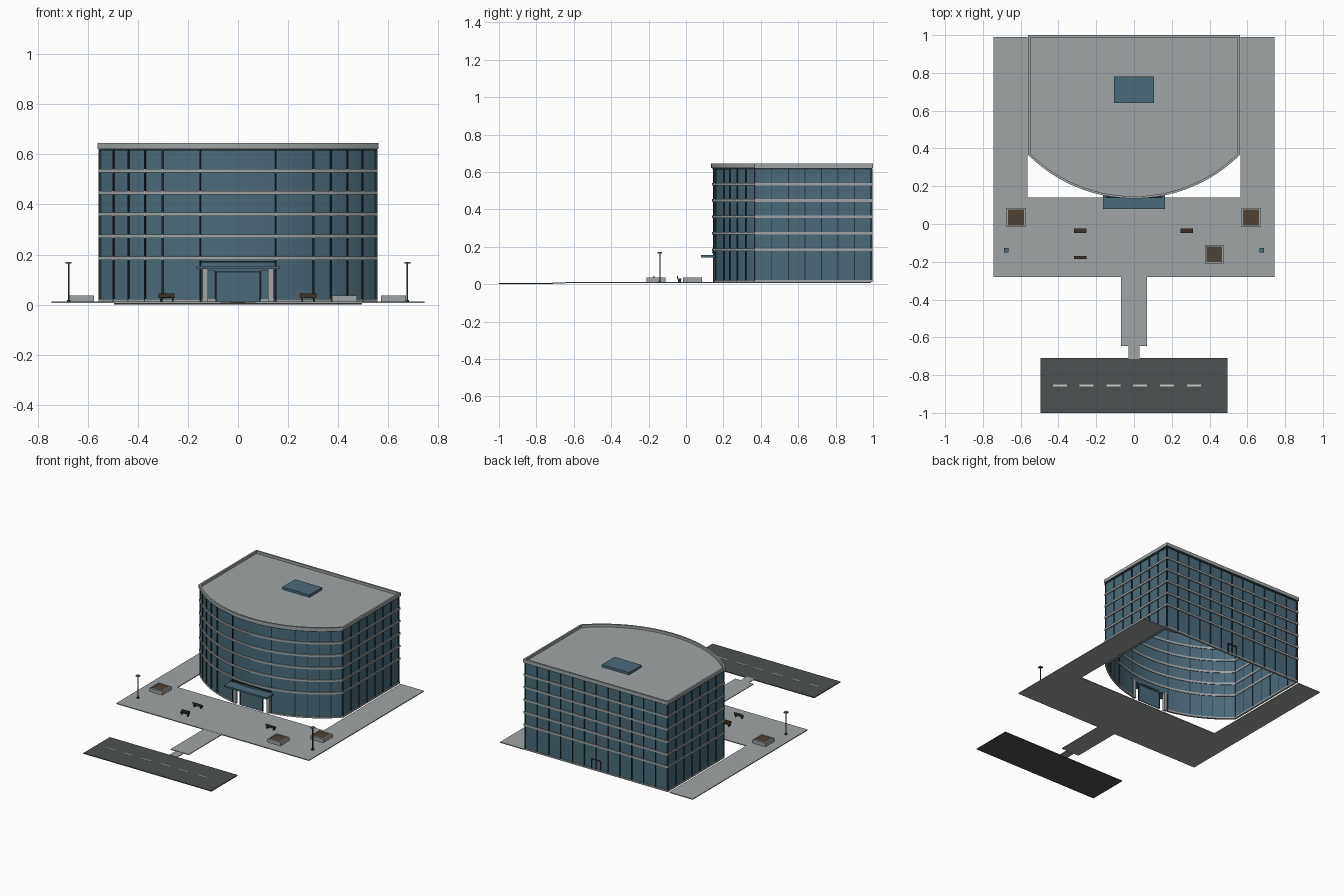
import bpy, bmesh, math
from mathutils import Matrix, Vector

cube = bpy.data.objects.get("Cube")
if cube:
    bpy.data.objects.remove(cube)


def material(name, r, g, b):
    m = bpy.data.materials.new(name)
    m.use_nodes = True
    m.diffuse_color = (r, g, b, 1)
    m.node_tree.nodes["Principled BSDF"].inputs["Base Color"].default_value = (r, g, b, 1)
    return m


GLASS = material("blue grey glass", 0.07, 0.145, 0.19)
GREY = material("concrete grey", 0.35, 0.375, 0.375)
ASPHALT = material("asphalt", 0.075, 0.082, 0.082)
DARK = material("dark metal", 0.02, 0.035, 0.042)
SOIL = material("brown soil", 0.08, 0.055, 0.036)
WOOD = material("dark wood", 0.05, 0.032, 0.022)
PAINT = material("road paint", 0.6, 0.6, 0.58)


def finish(name, bm, mat, smooth=False):
    bmesh.ops.recalc_face_normals(bm, faces=bm.faces)
    me = bpy.data.meshes.new(name)
    bm.to_mesh(me)
    bm.free()
    me.materials.append(mat)
    ob = bpy.data.objects.new(name, me)
    bpy.context.collection.objects.link(ob)
    if smooth:
        bpy.ops.object.select_all(action='DESELECT')
        ob.select_set(True)
        bpy.context.view_layer.objects.active = ob
        bpy.ops.object.shade_smooth_by_angle(angle=math.radians(25))
    return ob


def boxes(name, mat, items):
    """Each item: centre x, y, size x, y, bottom, top, optional turn about z."""
    bm = bmesh.new()
    for x, y, sx, sy, z0, z1, *turn in items:
        place = Matrix.Translation((x, y, (z0 + z1) / 2)) @ Matrix.Rotation(turn[0] if turn else 0, 4, 'Z')
        bmesh.ops.create_cube(bm, size=1, matrix=place @ Matrix.Diagonal((sx, sy, z1 - z0, 1)))
    return finish(name, bm, mat)


# Building plan: straight sides and back, bowed front
HALF, BACK, RADIUS, CY = 0.55, 0.99, 0.785, 0.93
SIDE_Y = CY - math.sqrt(RADIUS ** 2 - HALF ** 2)


def outline(d, start=0.0):
    r, half = RADIUS + d, HALF + d
    end = math.asin(half / r)
    steps = 20
    right = [(r * math.sin(a), CY - r * math.cos(a))
             for a in (start + (end - start) * i / steps for i in range(steps + 1))]
    right.append((half, BACK + d))
    left = [(-x, y) for x, y in reversed(right)]
    return right + (left if start else left[:-1])


def ring(name, mat, z0, z1, outer, inner, start=0.0):
    bm = bmesh.new()
    loops = [[bm.verts.new((x, y, z)) for x, y in outline(d, start)]
             for d, z in ((outer, z0), (outer, z1), (inner, z1), (inner, z0))]
    n = len(loops[0])
    for i in range(n - 1 if start else n):
        j = (i + 1) % n
        for k in range(4):
            a, b = loops[k], loops[(k + 1) % 4]
            bm.faces.new((a[i], a[j], b[j], b[i]))
    if start:
        for i in (0, n - 1):
            bm.faces.new([l[i] for l in loops])
    return finish(name, bm, mat, True)


def slab(name, mat, z0, z1, d):
    bm = bmesh.new()
    face = bm.faces.new([bm.verts.new((x, y, z0)) for x, y in outline(d)])
    ext = bmesh.ops.extrude_face_region(bm, geom=[face])
    bmesh.ops.translate(bm, vec=(0, 0, z1 - z0), verts=[v for v in ext["geom"] if isinstance(v, bmesh.types.BMVert)])
    return finish(name, bm, mat, True)


# Glass shell with an entrance gap, open underneath
DOOR_ANGLE = math.asin(0.15 / RADIUS)
ring("ground_floor_glass", GLASS, 0.012, 0.135, 0, -0.004, DOOR_ANGLE)
ring("upper_glass", GLASS, 0.135, 0.62, 0, -0.004)
slab("roof", GREY, 0.615, 0.627, -0.002)
ring("roof_parapet", GREY, 0.622, 0.645, 0.01, -0.002)
boxes("roof_skylight", GLASS, [(0, 0.71, 0.21, 0.14, 0.625, 0.644)])

# Floor bands
ring("base_band", GREY, 0.011, 0.022, 0.006, -0.008, DOOR_ANGLE)
for i in range(5):
    z = 0.185 + i * 0.0875
    ring(f"floor_band_{i + 1}", GREY, z - 0.007, z + 0.007, 0.007, -0.008)
ring("shadow_gap", DARK, 0.614, 0.622, 0.004, -0.006)

# Window mullions on the front, sides and back
bars = []
for s in (-1, 1):
    for x in (0.15, 0.3, 0.37, 0.435, 0.495):
        a = math.asin(x / RADIUS)
        bars.append((s * x, CY - RADIUS * math.cos(a), 0.005, 0.012, 0.012, 0.62, s * a))
    for i in range(8):
        bars.append((s * HALF, SIDE_Y + (BACK - SIDE_Y) * i / 7, 0.012, 0.005, 0.012, 0.62))
for i in range(13):
    bars.append((-HALF + 2 * HALF * i / 12, BACK, 0.005, 0.012, 0.012, 0.62))
boxes("window_mullions", DARK, bars)

# Entrance
boxes("entrance_canopy", GLASS, [(0, 0.117, 0.33, 0.075, 0.143, 0.155)])
boxes("entrance_columns", GREY, [(s * 0.13, 0.155, 0.022, 0.018, 0.012, 0.143) for s in (-1, 1)])
boxes("entrance_doors", GLASS, [(0, 0.15, 0.17, 0.006, 0.012, 0.13)])
boxes("entrance_frame", DARK, [(x, 0.15, 0.005, 0.01, 0.012, 0.132) for x in (-0.087, 0.087)]
      + [(0, 0.15, 0.18, 0.01, 0.129, 0.135), (0, 0.142, 0.3, 0.008, 0.168, 0.174)])
boxes("back_door_frame", DARK, [(x, BACK + 0.003, 0.005, 0.008, 0.012, 0.085) for x in (-0.035, 0.035)]
      + [(0, BACK + 0.003, 0.075, 0.008, 0.082, 0.087)])

# Paving, path and road
boxes("plaza", GREY, [(0, -0.07, 1.13, 0.42, 0.006, 0.012)]
      + [(s * 0.655, 0.355, 0.18, 1.27, 0.006, 0.012) for s in (-1, 1)])
boxes("path", GREY, [(0, -0.4625, 0.14, 0.365, 0.006, 0.011)])
boxes("path_curb_link", GREY, [(0, -0.68, 0.06, 0.07, 0.004, 0.009)])
boxes("road", ASPHALT, [(0, -0.855, 0.99, 0.29, 0, 0.006)])
boxes("road_dashes", PAINT, [(-0.393 + i * 0.142, -0.855, 0.074, 0.008, 0.005, 0.0075) for i in range(6)])

# Planters
spots = [(-0.625, 0.035), (0.62, 0.035), (0.425, -0.16)]
rims, soil = [], []
for x, y in spots:
    for s in (-1, 1):
        rims.append((x + s * 0.046, y, 0.008, 0.1, 0.012, 0.036))
        rims.append((x, y + s * 0.046, 0.084, 0.008, 0.012, 0.036))
    soil.append((x, y, 0.086, 0.086, 0.012, 0.033))
boxes("planter_walls", GREY, rims)
boxes("planter_soil", SOIL, soil)

# Benches with backrests
seats, legs = [], []
for x, y, depth, side in ((-0.285, -0.035, 0.022, -1), (0.28, -0.035, 0.022, -1), (-0.285, -0.178, 0.014, 1)):
    seats.append((x, y, 0.065, depth, 0.026, 0.031))
    seats.append((x, y + side * depth / 2, 0.065, 0.004, 0.031, 0.044))
    legs += [(x + s * 0.024, y, 0.006, depth * 0.8, 0.012, 0.027) for s in (-1, 1)]
boxes("bench_seats", WOOD, seats)
boxes("bench_legs", DARK, legs)

# Street lamps
for s, side in ((1, "left"), (-1, "right")):
    boxes(f"{side}_lamp_post", DARK, [(s * 0.676, -0.14, 0.006, 0.006, 0.012, 0.166),
                                      (s * 0.676, -0.14, 0.014, 0.014, 0.012, 0.018)])
    boxes(f"{side}_lamp_head", GLASS, [(s * 0.676, -0.14, 0.024, 0.024, 0.165, 0.171)])
